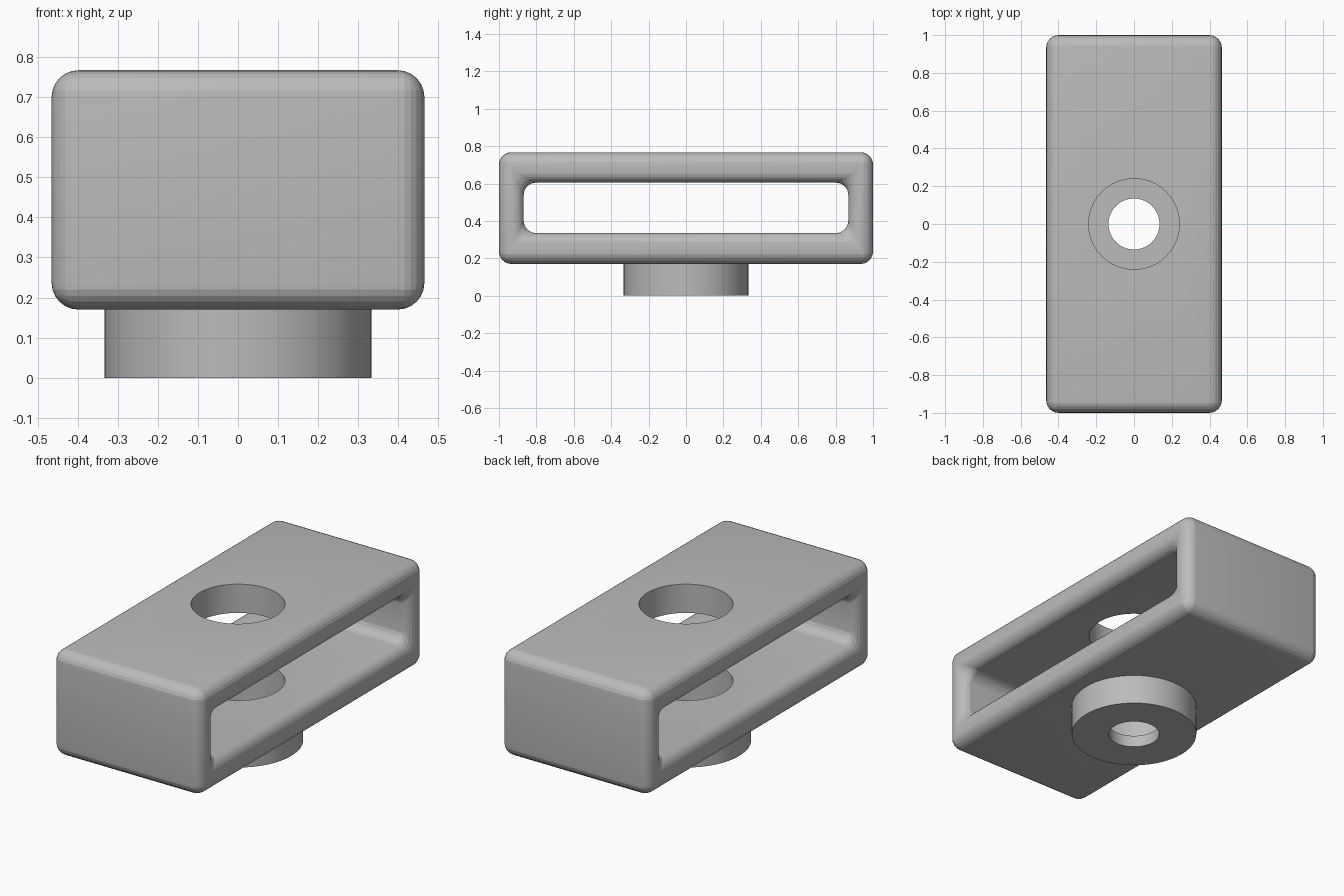
import bpy
import bmesh
from math import sin, cos, pi, radians

cube = bpy.data.objects.get("Cube")
if cube:
    bpy.data.objects.remove(cube, do_unlink=True)

HX, HY = 0.465, 1.0            # half width and half length of the body
Z0, Z1 = 0.17, 0.767           # underside and top of the body
FILLET, RIM, SEG = 0.067, 0.062, 6

grey = bpy.data.materials.new("plain_grey")
grey.use_nodes = True
grey.diffuse_color = (0.5, 0.5, 0.5, 1)
grey.node_tree.nodes["Principled BSDF"].inputs["Base Color"].default_value = (0.5, 0.5, 0.5, 1)


def make_object(name, bm):
    bmesh.ops.recalc_face_normals(bm, faces=bm.faces)
    mesh = bpy.data.meshes.new(name)
    bm.to_mesh(mesh)
    bm.free()
    mesh.materials.append(grey)
    obj = bpy.data.objects.new(name, mesh)
    bpy.context.collection.objects.link(obj)
    return obj


def cylinder(name, radius, low, high):
    bm = bmesh.new()
    bmesh.ops.create_cone(bm, cap_ends=True, segments=64, radius1=radius,
                          radius2=radius, depth=high - low)
    bmesh.ops.translate(bm, verts=bm.verts, vec=(0, 0, (low + high) / 2))
    return make_object(name, bm)


def combine(target, tool, operation):
    mod = target.modifiers.new(operation.lower(), 'BOOLEAN')
    mod.operation, mod.object, mod.solver = operation, tool, 'EXACT'
    bpy.ops.object.select_all(action='DESELECT')
    bpy.context.view_layer.objects.active = target
    target.select_set(True)
    bpy.ops.object.modifier_apply(modifier=mod.name)
    bpy.data.objects.remove(tool, do_unlink=True)


def rounded_body():
    bm = bmesh.new()
    bmesh.ops.create_cube(bm, size=1)
    bmesh.ops.scale(bm, verts=bm.verts, vec=(2 * HX, 2 * HY, Z1 - Z0))
    bmesh.ops.translate(bm, verts=bm.verts, vec=(0, 0, (Z0 + Z1) / 2))
    bmesh.ops.bevel(bm, geom=bm.edges[:], offset=FILLET, segments=SEG,
                    profile=0.5, affect='EDGES')
    return make_object("strap_slot_body", bm)


def window_cutter():
    """Rounded slot along x, flaring at each mouth to round its rim."""
    half_y, half_z, mid_z = 0.868, 0.135, 0.47
    side = []
    for i in range(SEG + 1):
        a = i / SEG * pi / 2
        side.append((HX - RIM + RIM * sin(a), RIM * (1 - cos(a))))
    side.append((HX + 0.05, RIM))
    stations = [(-x, e) for x, e in reversed(side)] + side
    bm = bmesh.new()
    rings = []
    for x, grow in stations:
        r = FILLET - grow
        ring = []
        for k, (sy, sz) in enumerate([(1, 1), (-1, 1), (-1, -1), (1, -1)]):
            for i in range(SEG + 1):
                a = (k + i / SEG) * pi / 2
                ring.append(bm.verts.new((
                    x,
                    sy * (half_y + grow - r) + r * cos(a),
                    mid_z + sz * (half_z + grow - r) + r * sin(a))))
        rings.append(ring)
    for low, high in zip(rings, rings[1:]):
        for i in range(len(low)):
            j = (i + 1) % len(low)
            bm.faces.new((low[i], low[j], high[j], high[i]))
    bm.faces.new(rings[0])
    bm.faces.new(rings[-1])
    return make_object("window_cutter", bm)


# Body with a bottom collar, then the side window
body = rounded_body()
combine(body, cylinder("collar", 0.333, 0, Z0 + 0.05), 'UNION')
combine(body, window_cutter(), 'DIFFERENCE')

# Access hole in the top, matching pocket in the floor, bolt hole in the collar
combine(body, cylinder("access_hole", 0.24, 0.47, 0.9), 'DIFFERENCE')
combine(body, cylinder("floor_pocket", 0.24, 0.067, 0.47), 'DIFFERENCE')
combine(body, cylinder("bolt_hole", 0.135, -0.1, 0.2), 'DIFFERENCE')

bpy.ops.object.shade_smooth_by_angle(angle=radians(10))
